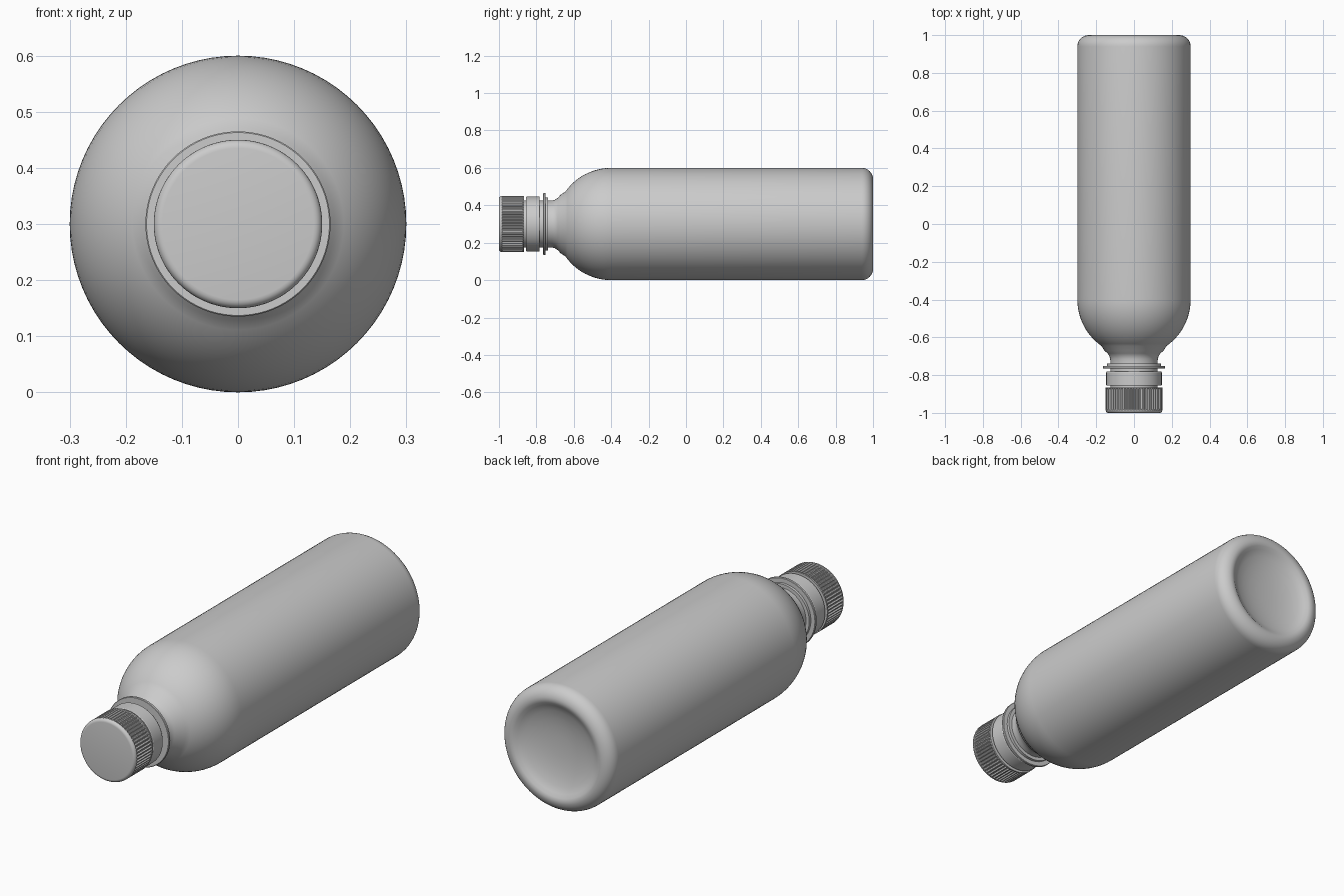
import bpy, bmesh, math

if "Cube" in bpy.data.objects:
    bpy.data.objects.remove(bpy.data.objects["Cube"])

AXIS_Z = 0.3

grey = bpy.data.materials.new("plain grey")
grey.diffuse_color = (0.6, 0.6, 0.6, 1)
grey.use_nodes = True
grey.node_tree.nodes["Principled BSDF"].inputs["Base Color"].default_value = grey.diffuse_color


def arc(cy, cr, ry, rr, a0, a1, n):
    """Elliptical run of (y, radius) points, angles in degrees."""
    pts = []
    for i in range(n + 1):
        a = math.radians(a0 + (a1 - a0) * i / n)
        pts.append((cy + ry * math.cos(a), cr + rr * math.sin(a)))
    return pts


def lathe(name, profile, segs, groove=None):
    """Revolve (y, radius) points, front to back, about the lying axis."""
    bm = bmesh.new()
    rings = []
    for k, (y, r) in enumerate(profile):
        if r < 1e-5:
            rings.append([bm.verts.new((0, y, AXIS_Z))])
            continue
        ring = []
        for i in range(segs):
            a = 2 * math.pi * i / segs
            rad = r - (groove(k, i) if groove else 0)
            ring.append(bm.verts.new((rad * math.cos(a), y, AXIS_Z + rad * math.sin(a))))
        rings.append(ring)
    for p, q in zip(rings, rings[1:]):
        for i in range(segs):
            j = (i + 1) % segs
            quad = [p[i % len(p)], p[j % len(p)], q[j % len(q)], q[i % len(q)]]
            bm.faces.new(list(dict.fromkeys(quad)))
    bmesh.ops.recalc_face_normals(bm, faces=bm.faces)
    mesh = bpy.data.meshes.new(name)
    bm.to_mesh(mesh)
    bm.free()
    mesh.materials.append(grey)
    obj = bpy.data.objects.new(name, mesh)
    bpy.context.collection.objects.link(obj)
    bpy.ops.object.select_all(action='DESELECT')
    obj.select_set(True)
    bpy.context.view_layer.objects.active = obj
    bpy.ops.object.shade_smooth_by_angle(angle=math.radians(30))
    return obj


# Bottle: neck, flared throat, domed shoulder, straight body, dished base
bottle = [(-0.97, 0), (-0.97, 0.125), (-0.735, 0.125), (-0.715, 0.126),
          (-0.70, 0.130), (-0.685, 0.140), (-0.67, 0.157)]
bottle += arc(-0.40, 0.0, 0.30, 0.30, 145, 90, 14)
bottle += arc(0.94, 0.24, 0.06, 0.06, 90, 0, 8)
bottle += [(0.996, 0.225), (0.985, 0.21), (0.972, 0.18), (0.962, 0.14),
           (0.955, 0.10), (0.951, 0.05), (0.95, 0)]
lathe("bottle", bottle, 80)

# Neck support flange with a smaller collar behind it
lathe("neck_flange", [(-0.764, 0.12), (-0.764, 0.163), (-0.762, 0.165),
                      (-0.753, 0.165), (-0.751, 0.163), (-0.751, 0.12)], 80)
lathe("neck_collar", [(-0.751, 0.12), (-0.751, 0.142), (-0.738, 0.142), (-0.738, 0.12)], 80)

# Tamper band below the cap
lathe("tamper_band", [(-0.855, 0.12), (-0.855, 0.145), (-0.852, 0.147),
                      (-0.785, 0.147), (-0.782, 0.145), (-0.782, 0.12)], 80)

# Screw cap with grip grooves between plain front and back edges
cap = [(-1, 0)] + arc(-0.985, 0.135, 0.015, 0.015, 180, 90, 5)
first = len(cap)
cap += [(-0.98, 0.15), (-0.874, 0.15), (-0.872, 0.15), (-0.865, 0.15), (-0.865, 0.12)]
lathe("screw_cap", cap, 240,
      lambda k, i: 0.006 if k in (first, first + 1) and i % 4 < 2 else 0)
